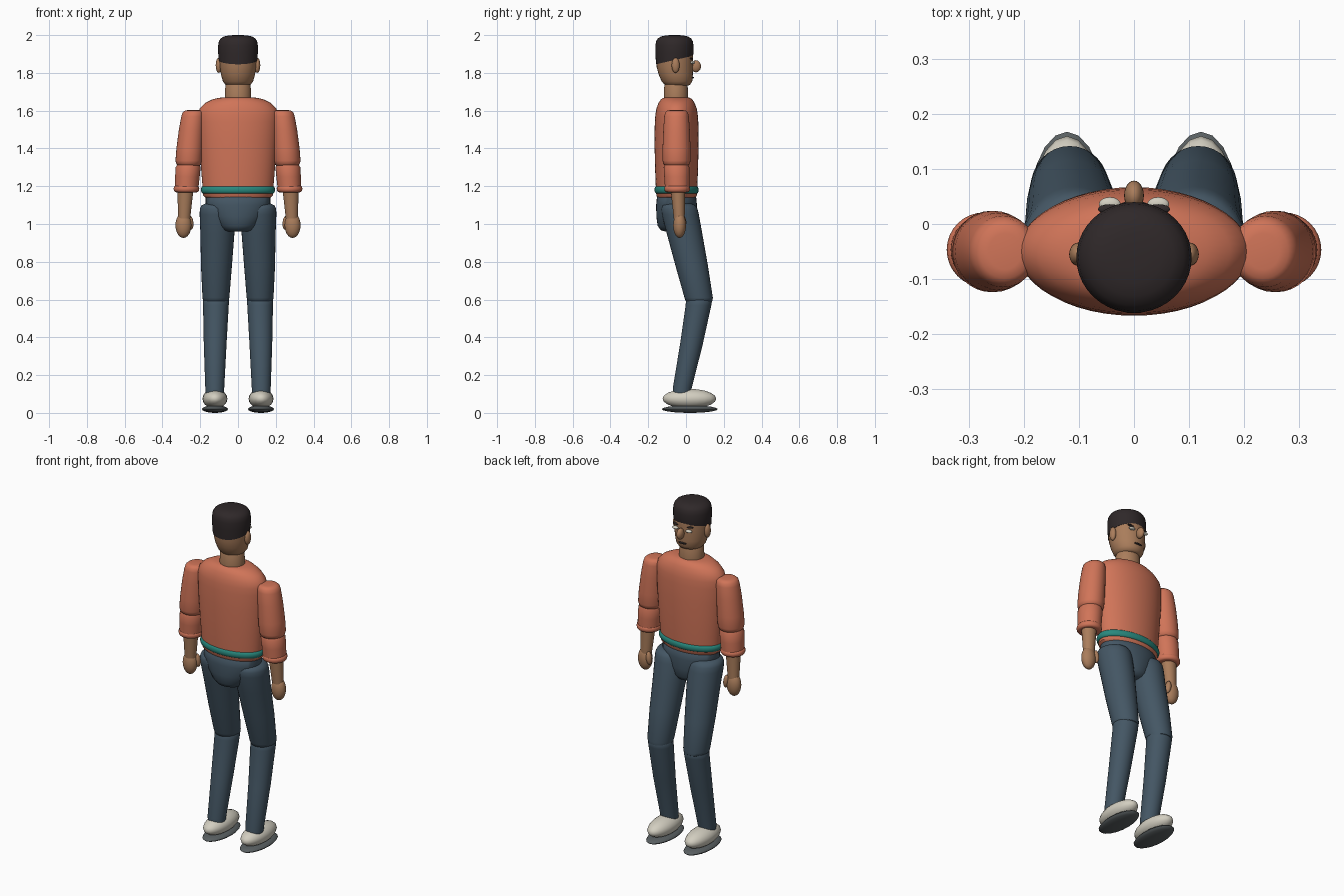
import bpy, bmesh, math
from mathutils import Matrix, Vector


def mat(name, r, g, b):
    m = bpy.data.materials.new(name)
    m.diffuse_color = (r, g, b, 1)
    return m


CORAL = mat("coral_knit", 0.63, 0.175, 0.098)
DENIM = mat("dark_denim", 0.058, 0.094, 0.128)
SKIN = mat("skin", 0.40, 0.205, 0.105)
HAIR = mat("dark_hair", 0.028, 0.021, 0.022)
TEAL = mat("teal", 0.022, 0.25, 0.21)
SHOE = mat("off_white", 0.65, 0.62, 0.53)
SOLE = mat("sole_grey", 0.10, 0.115, 0.12)


def finish(name, bm, material, angle=45):
    bmesh.ops.recalc_face_normals(bm, faces=bm.faces)
    me = bpy.data.meshes.new(name)
    bm.to_mesh(me)
    bm.free()
    me.materials.append(material)
    ob = bpy.data.objects.new(name, me)
    bpy.context.collection.objects.link(ob)
    bpy.ops.object.select_all(action='DESELECT')
    ob.select_set(True)
    bpy.context.view_layer.objects.active = ob
    bpy.ops.object.shade_smooth_by_angle(angle=math.radians(angle))
    return ob


def loft(name, rings, material, slope=0.0, n=32):
    """Stacked ellipses (cx, cy, z, rx, ry); slope tilts the first ring."""
    bm = bmesh.new()
    loops = []
    for i, (cx, cy, z, rx, ry) in enumerate(rings):
        k = slope if i == 0 else 0
        loops.append([bm.verts.new((cx + rx * math.cos(a), cy + ry * math.sin(a),
                                    z + k * ry * math.sin(a)))
                      for a in (2 * math.pi * j / n for j in range(n))])
    for lo, hi in zip(loops, loops[1:]):
        for j in range(n):
            bm.faces.new((lo[j], lo[(j + 1) % n], hi[(j + 1) % n], hi[j]))
    bm.faces.new(loops[0][::-1])
    bm.faces.new(loops[-1])
    return finish(name, bm, material)


def ellipsoid(name, c, r, material, n=24, tilt=0.0):
    bm = bmesh.new()
    m = Matrix.Translation(Vector(c)) @ Matrix.Rotation(tilt, 4, 'Y') @ Matrix.Diagonal((*r, 1))
    bmesh.ops.create_uvsphere(bm, u_segments=n, v_segments=n // 2, radius=1, matrix=m)
    return finish(name, bm, material)


CY = -0.05

# Sweater body and belt
loft("sweater_body", [(0, CY, z, rx, ry) for z, rx, ry in (
    (1.135, .165, .098), (1.15, .184, .107), (1.2, .188, .11), (1.3, .196, .114),
    (1.45, .207, .117), (1.54, .211, .115), (1.58, .211, .112), (1.61, .203, .107),
    (1.64, .175, .096), (1.66, .135, .083), (1.668, .1, .07), (1.671, .06, .05))],
    CORAL, n=48)
loft("belt", [(0, CY, 1.181 + .02 * math.sin(a), .182 + .014 * math.cos(a),
               .105 + .012 * math.cos(a))
              for a in (math.radians(-90 + 22.5 * i) for i in range(9))], TEAL, n=48)

# Pelvis
loft("pelvis", [(0, CY, z, rx, ry) for z, rx, ry in (
    (.96, .06, .06), (.968, .085, .085), (.99, .108, .1), (1.04, .145, .107),
    (1.1, .172, .108), (1.14, .172, .104), (1.15, .16, .095))], DENIM)

# Neck, head, hair
loft("neck", [(0, -.053, 1.64, .068, .063), (0, -.053, 1.67, .07, .064),
              (0, -.053, 1.73, .067, .062), (0, -.053, 1.75, .06, .055)], SKIN)
loft("head", [(0, cy, z, r, ry) for z, cy, r, ry in (
    (1.732, -.045, .055, .055), (1.738, -.046, .067, .068), (1.755, -.048, .08, .081),
    (1.79, -.054, .09, .09), (1.83, -.059, .096, .096), (1.88, -.06, .1, .098),
    (1.94, -.06, .098, .096), (1.975, -.06, .07, .07))], SKIN)
loft("hair", [(0, -.061, z, r, r * .96) for z, r in (
    (1.868, .102), (1.905, .105), (1.945, .105), (1.968, .101), (1.983, .091),
    (1.993, .073), (1.998, .05), (2.0, .022))], HAIR, slope=.23, n=40)

# Face
ellipsoid("nose", (0, .052, 1.835), (.018, .027, .032), SKIN)
ellipsoid("mouth", (0, .034, 1.775), (.026, .008, .005), HAIR, 16)

for side, s in (("left", -1), ("right", 1)):
    ellipsoid(side + "_ear", (s * .102, -.055, 1.84), (.016, .021, .04), SKIN)
    ellipsoid(side + "_eye", (s * .044, .036, 1.855), (.02, .013, .008), SHOE, 16)
    ellipsoid(side + "_eyebrow", (s * .044, .027, 1.875), (.022, .009, .005), HAIR, 16,
              tilt=s * -.12)

    # Sleeve: upper part, lower part and rolled cuff
    loft(side + "_upper_sleeve", [(s * x, CY, z, r, r + .003) for x, z, r in (
        (.26, 1.308, .055), (.26, 1.316, .066), (.26, 1.335, .071), (.255, 1.4, .071),
        (.246, 1.5, .067), (.238, 1.57, .062), (.236, 1.59, .057), (.235, 1.6, .046),
        (.235, 1.603, .03))], CORAL)
    loft(side + "_lower_sleeve", [(s * x, cy, z, r, r + .002) for x, cy, z, r in (
        (.272, -.047, 1.185, .062), (.268, -.048, 1.25, .065), (.264, -.05, 1.3, .066),
        (.262, -.05, 1.318, .058))], CORAL)
    loft(side + "_cuff", [(s * .273, -.047, 1.186 + .018 * math.sin(a),
                           .055 + .013 * math.cos(a), .055 + .013 * math.cos(a))
                          for a in (math.radians(-90 + 30 * i) for i in range(7))], CORAL)

    # Bare forearm, hand and thumb
    loft(side + "_forearm", [(s * .285, -.036, 1.03, .032, .029),
                             (s * .278, -.043, 1.19, .043, .039)], SKIN)
    ellipsoid(side + "_hand", (s * .289, -.034, .993), (.042, .034, .067), SKIN)
    ellipsoid(side + "_thumb", (s * .252, -.016, 1.008), (.016, .018, .038), SKIN, 16,
              tilt=s * .12)

    # Trouser leg
    loft(side + "_thigh", [(s * x, y, z, r, r + .004) for x, y, z, r in (
        (.118, .07, .585, .055), (.117, .069, .593, .067), (.117, .067, .61, .071),
        (.114, .03, .78, .082), (.109, -.008, .95, .09), (.109, -.03, 1.05, .094),
        (.11, -.035, 1.08, .092), (.111, -.037, 1.098, .083), (.112, -.038, 1.108, .062))],
        DENIM)
    loft(side + "_shin", [(s * x, y, z, r, r) for x, y, z, r in (
        (.123, -.022, .1, .048), (.123, -.02, .13, .05), (.121, .028, .36, .06),
        (.117, .066, .57, .068), (.117, .069, .595, .069), (.117, .07, .61, .06))], DENIM)

    # Shoe upper and sole
    ellipsoid(side + "_shoe", (s * .122, .018, .075), (.066, .142, .052), SHOE, 20)
    ellipsoid(side + "_sole", (s * .122, .02, .02), (.069, .148, .02), SOLE, 20)
